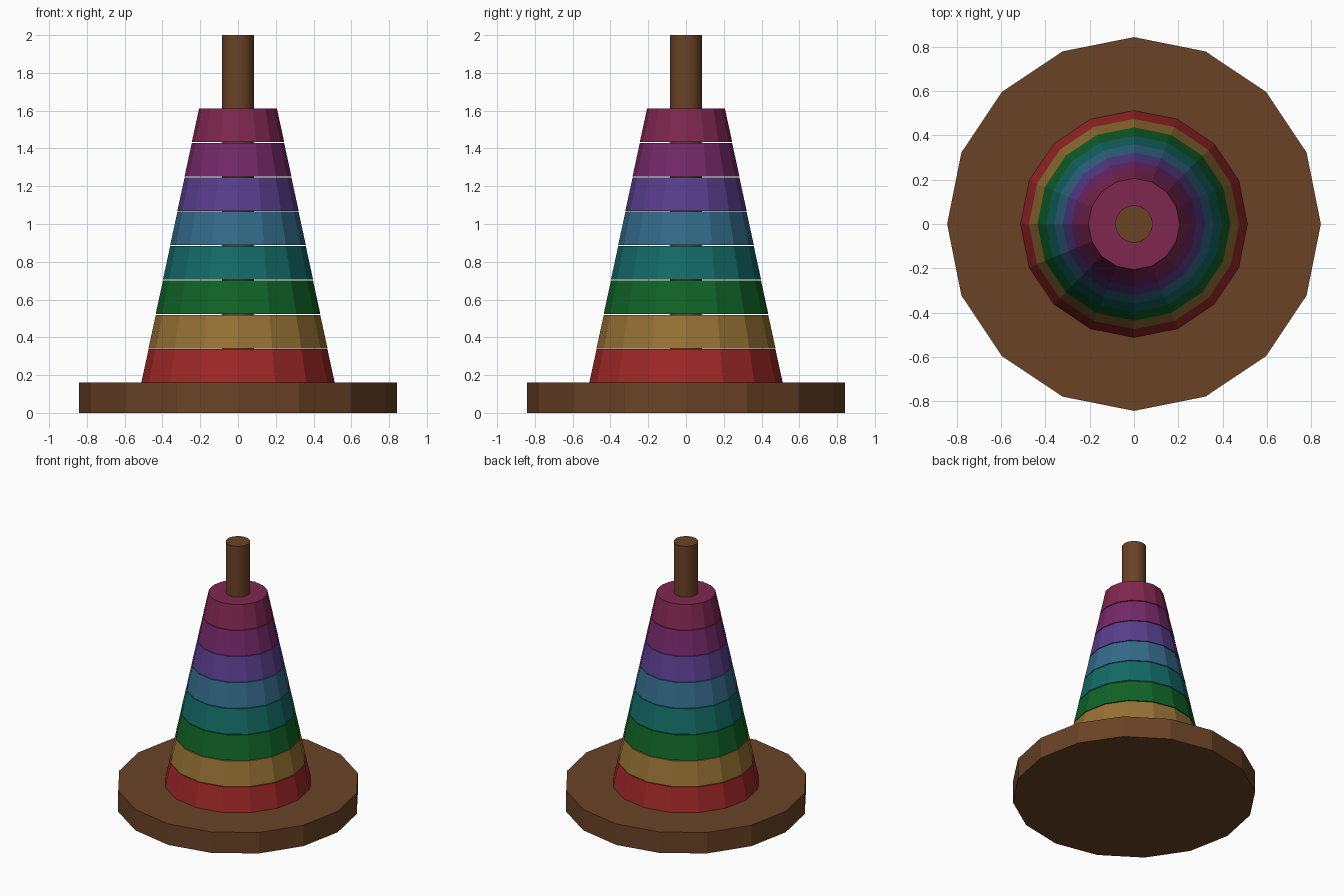
import bpy

if "Cube" in bpy.data.objects:
    bpy.data.objects.remove(bpy.data.objects["Cube"])

# Colours as sRGB 0-255, turned into linear values
COLOURS = {
    "wood brown": (106, 66, 38),
    "red": (158, 39, 39),
    "gold": (150, 113, 53),
    "green": (16, 99, 39),
    "teal": (19, 106, 102),
    "blue": (51, 106, 138),
    "violet": (88, 62, 140),
    "purple": (116, 40, 105),
    "pink": (127, 39, 78),
}


def linear(v):
    v /= 255
    return v / 12.92 if v <= 0.04045 else ((v + 0.055) / 1.055) ** 2.4


def material(name):
    m = bpy.data.materials.new(name)
    m.diffuse_color = (*[linear(c) for c in COLOURS[name]], 1)
    m.use_nodes = True
    m.node_tree.nodes["Principled BSDF"].inputs["Base Color"].default_value = m.diffuse_color
    return m


MATS = {n: material(n) for n in COLOURS}


def frustum(name, colour, z0, z1, r0, r1, sides=16):
    # vertices lie on the x and y axes
    bpy.ops.mesh.primitive_cone_add(vertices=sides, radius1=r0, radius2=r1,
                                    depth=z1 - z0, location=(0, 0, (z0 + z1) / 2))
    ob = bpy.context.object
    ob.name = name
    ob.data.materials.append(MATS[colour])
    return ob


# Base plate
frustum("base", "wood brown", 0, 0.16, 0.843, 0.843)

# Round peg through the rings
peg = frustum("peg", "wood brown", 0.15, 2.0, 0.084, 0.084, 32)
bpy.ops.object.shade_smooth_by_angle()

# Eight tapered rings with hairline gaps between them
ring_colours = [n for n in COLOURS if n != "wood brown"]
pitch, gap = 0.182, 0.005
for i, colour in enumerate(ring_colours):
    z = 0.16 + i * pitch
    r = 0.512 - i * 0.0382
    frustum(f"{colour}_ring", colour, z, z + pitch - gap, r, r - 0.0385)
